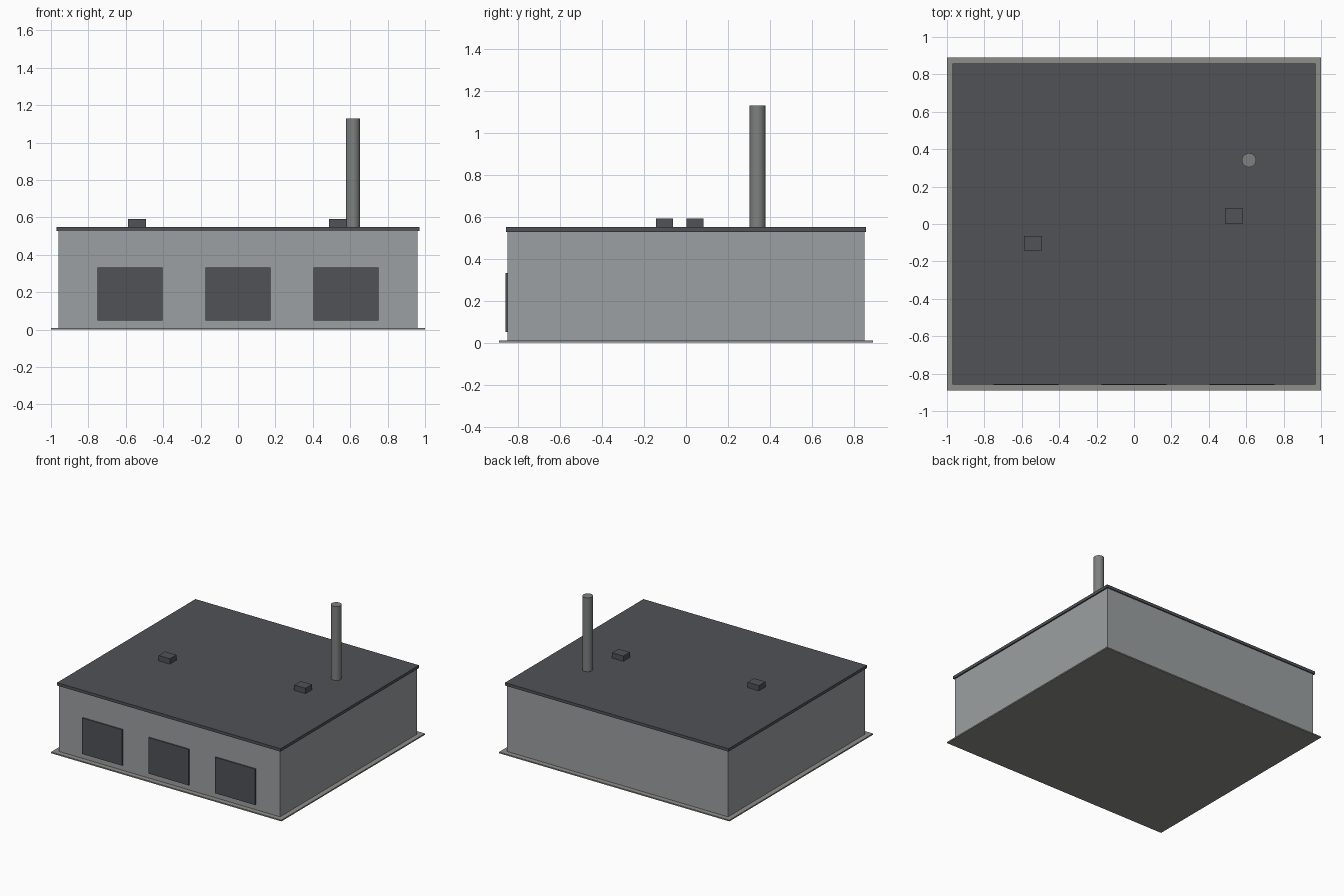
import bpy

if "Cube" in bpy.data.objects:
    bpy.data.objects.remove(bpy.data.objects["Cube"])


def material(name, rgb):
    m = bpy.data.materials.new(name)
    m.diffuse_color = (*rgb, 1)
    m.use_nodes = True
    m.node_tree.nodes["Principled BSDF"].inputs["Base Color"].default_value = m.diffuse_color
    return m


WALL = material("wall_grey", (0.33, 0.35, 0.36))
DARK = material("dark_grey", (0.08, 0.085, 0.095))
SLAB = material("concrete", (0.27, 0.27, 0.25))
METAL = material("metal_grey", (0.21, 0.22, 0.22))


def box(name, x, y, z, mat):
    """Box from (min, max) pairs on each axis."""
    spans = (x, y, z)
    bpy.ops.mesh.primitive_cube_add(size=1, location=[(a + b) / 2 for a, b in spans])
    o = bpy.context.object
    o.name = name
    o.scale = [b - a for a, b in spans]
    bpy.ops.object.transform_apply(location=False, rotation=False, scale=True)
    o.data.materials.append(mat)
    return o


# Ground slab, main hall and overhanging roof
box("base_slab", (-1, 1), (-0.89, 0.89), (0, 0.01), SLAB)
box("walls", (-0.96, 0.96), (-0.85, 0.85), (0.01, 0.527), WALL)
box("roof", (-0.97, 0.97), (-0.858, 0.858), (0.527, 0.55), DARK)

# Three loading doors on the front wall
for i, x in enumerate((-0.577, 0, 0.577)):
    box(f"loading_door_{i + 1}", (x - 0.174, x + 0.174), (-0.86, -0.85), (0.05, 0.332), DARK)

# Roof vents
for i, (x, y) in enumerate(((-0.54, -0.103), (0.535, 0.043))):
    box(f"roof_vent_{i + 1}", (x - 0.049, x + 0.049), (y - 0.04, y + 0.04), (0.55, 0.592), DARK)

# Chimney
bpy.ops.mesh.primitive_cylinder_add(vertices=20, radius=0.038, depth=0.58, location=(0.615, 0.341, 0.84))
chimney = bpy.context.object
chimney.name = "chimney"
chimney.data.materials.append(METAL)
bpy.ops.object.shade_smooth_by_angle()
